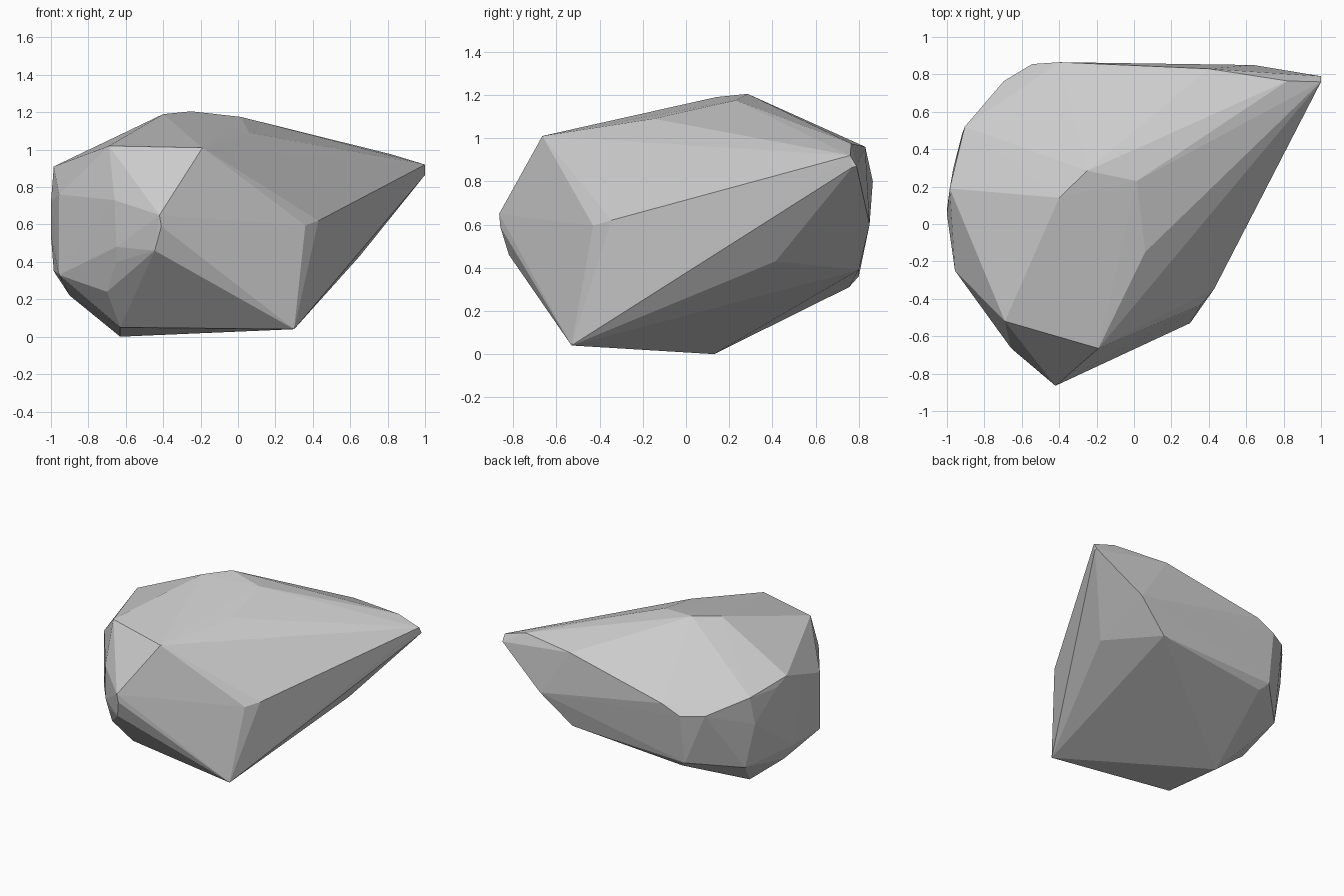
import bpy, bmesh

# Corner points of the faceted boulder, grouped by side
base = [(.30, -.53, .04), (-.63, .13, 0), (-.63, -.37, .05), (-.70, -.52, .24)]
front = [(-.42, -.865, .65), (-.41, -.86, .59), (-.445, -.82, .46), (-.65, -.67, .48),
         (-.65, -.64, .40), (-.66, -.66, .73), (-.19, -.665, 1.01), (-.69, -.52, 1.02)]
right = [(.43, -.345, .62), (.36, -.43, .595), (.65, .415, .43), (1, .76, .92),
         (1, .79, .87), (1, .77, .865), (.82, .765, .975)]
top = [(-.40, .14, 1.19), (-.25, .285, 1.205), (.015, .23, 1.175), (.06, -.15, 1.09)]
back = [(.64, .85, .60), (.40, .80, .39), (.40, .83, .96), (-.50, .755, .31),
        (-.55, .80, .36), (-.40, .865, .80), (-.545, .855, .735), (-.695, .765, .74)]
left = [(-.905, .52, .845), (-.92, .48, .63), (-.85, .50, .29), (-.90, .10, .22),
        (-.957, -.25, .33), (-.957, -.25, .76), (-.985, .19, .91), (-1, .05, .72),
        (-1, .08, .54), (-.985, .10, .35), (-.968, .29, .85)]

# Wrap the corners in a convex skin
bm = bmesh.new()
for p in base + front + right + top + back + left:
    bm.verts.new(p)
hull = bmesh.ops.convex_hull(bm, input=bm.verts)
loose = {g for g in hull["geom_interior"] + hull["geom_unused"]
         if isinstance(g, bmesh.types.BMVert)}
bmesh.ops.delete(bm, geom=list(loose), context='VERTS')
bmesh.ops.recalc_face_normals(bm, faces=bm.faces)

# Boulder object, flat faces
mesh = bpy.data.meshes.new("boulder")
bm.to_mesh(mesh)
bm.free()
bpy.context.collection.objects.link(bpy.data.objects.new("boulder", mesh))
